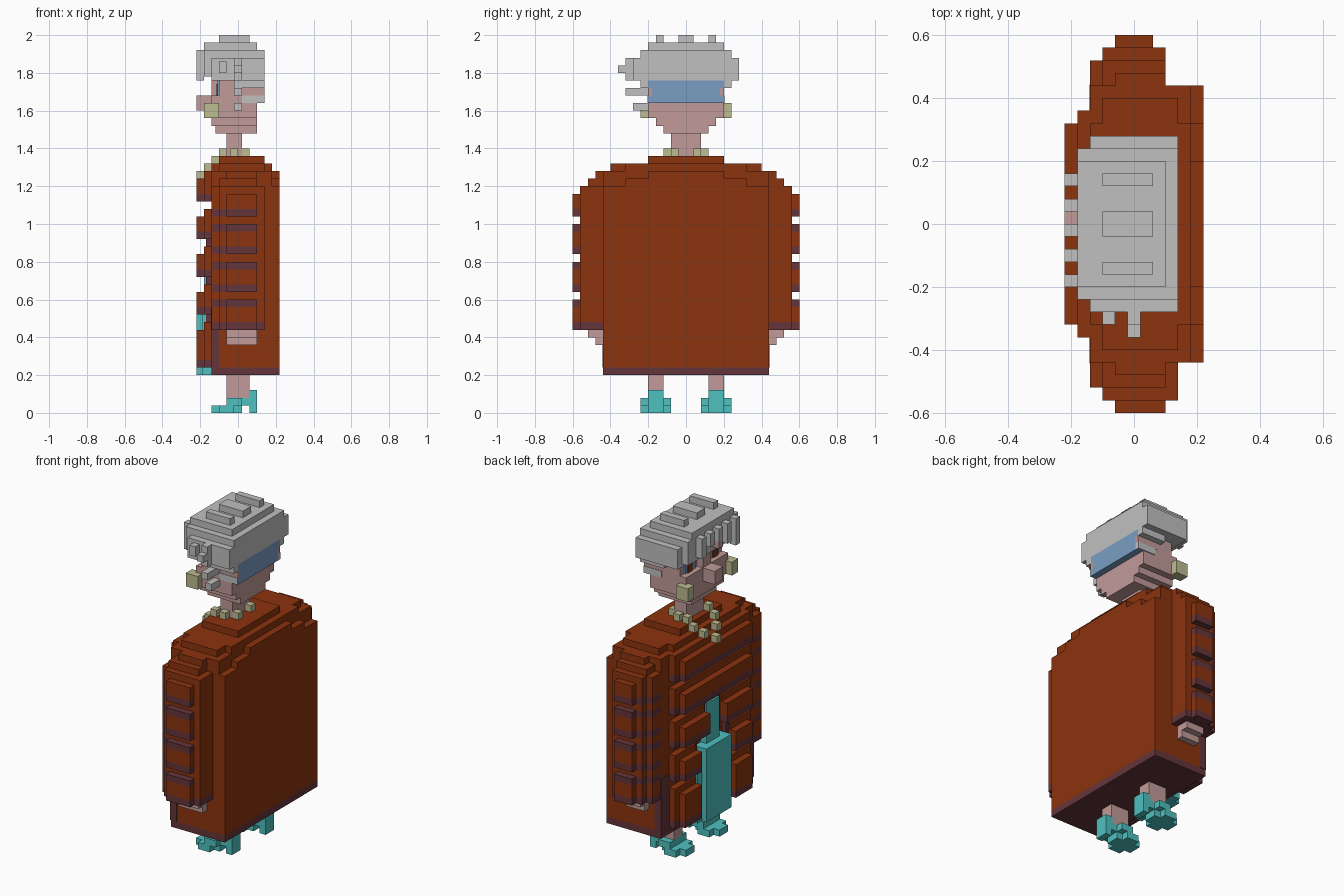
import bpy, bmesh
from mathutils import Matrix, Vector

cube = bpy.data.objects.get("Cube")
if cube:
    bpy.data.objects.remove(cube, do_unlink=True)


def material(name, rgb):
    lin = [((c / 255 + 0.055) / 1.055) ** 2.4 for c in rgb] + [1]
    m = bpy.data.materials.new(name)
    m.use_nodes = True
    m.diffuse_color = lin
    m.node_tree.nodes["Principled BSDF"].inputs["Base Color"].default_value = lin
    return m


rust = material("rust", (140, 51, 14))
plum = material("plum", (100, 53, 58))
grey = material("silver_grey", (192, 192, 192))
skin = material("skin", (193, 155, 153))
blue = material("blue", (122, 157, 196))
teal = material("teal", (78, 193, 192))
beige = material("beige", (190, 188, 144))


def build(name, mat, boxes):
    """One object from boxes given as (x0, x1, y0, y1, z0, z1)."""
    bm = bmesh.new()
    for x0, x1, y0, y1, z0, z1 in boxes:
        mid = Vector((x0 + x1, y0 + y1, z0 + z1)) / 2
        size = Vector((abs(x1 - x0), abs(y1 - y0), abs(z1 - z0)))
        bmesh.ops.create_cube(bm, size=1, matrix=Matrix.Translation(mid) @ Matrix.Diagonal(size.to_4d()))
    me = bpy.data.meshes.new(name)
    bm.to_mesh(me)
    bm.free()
    me.materials.append(mat)
    ob = bpy.data.objects.new(name, me)
    bpy.context.collection.objects.link(ob)
    return ob


def both(boxes):
    """The boxes plus their mirror across y = 0."""
    return boxes + [(a, b, -d, -c, e, f) for a, b, c, d, e, f in boxes]


# Coat body with stepped shoulders
build("coat_body", rust, [
    (-.14, .22, -.44, .44, .24, 1.20),
    (-.14, .18, -.44, .44, 1.20, 1.28),
    (.18, .22, -.32, .32, 1.20, 1.24),
    (.18, .22, -.20, .20, 1.24, 1.28),
    (-.14, .18, -.32, .32, 1.28, 1.32),
    (-.10, .14, -.20, .20, 1.32, 1.36)] + both([
        (-.10, .10, .44, .52, 1.20, 1.24),
        (-.06, .10, .44, .48, 1.24, 1.28),
        (-.10, .14, .32, .40, 1.28, 1.32)]))
build("coat_hem", plum, [(-.14, .22, -.44, .44, .20, .24)])
build("coat_side_trim", plum, both([(-.142, -.10, .36, .443, .24, .56)]))

# Quilted sleeves: stacked bands with plum edges
edges = (1.04, .96, .84, .76, .64, .56)
for label, sgn, shift in (("right", -1, 0), ("left", 1, -.04)):
    brown, dark = [], []
    # (front x, back x, inner y, outer y, top z)
    for x0, x1, y0, y1, top in ((-.14, .14, .44, .52, 1.20), (-.10, .14, .52, .56, 1.20)):
        x1 += shift
        z = top
        for e in edges:
            brown.append((x0, x1 - .04, sgn * y0, sgn * y1, e + .04, z))
            dark.append((x0, x1 - .04, sgn * y0, sgn * y1, e, e + .04))
            z = e
        brown.append((x0, x1 - .04, sgn * y0, sgn * y1, .48, z))
        brown.append((x1 - .04, x1, sgn * y0, sgn * y1, .48, top))
        dark.append((x0, x1, sgn * y0, sgn * y1, .44, .48))
    x1, y0, y1 = .10 + shift, sgn * .56, sgn * .60
    for z in (.44, .64, .84, 1.04):
        dark.append((-.06, x1, y0, y1, z, z + .04))
        brown.append((-.06, x1, y0, y1, z + .04, z + .12))
        if z < 1:
            dark.append((-.06, x1, y0, y1, z + .12, z + .16))
    build(label + "_sleeve", rust, brown)
    build(label + "_sleeve_trim", plum, dark)
    # Hand below the cuff
    build(label + "_hand", skin, [
        (-.06, x1, sgn * .40, sgn * .52, .40, .44),
        (-.06, x1, sgn * .40, sgn * .48, .36, .40)])

# Puffed chest bands, parted at the lower front
brown, dark = [], []
for z0, inner in ((1.12, 0), (.92, 0), (.72, .08), (.52, .16), (.32, .16)):
    low = .24 if z0 == .32 else z0
    for x0, x1, y1, top in ((-.18, -.14, .36, z0 + .16), (-.22, -.18, .32, z0 + .12)):
        brown += both([(x0, x1, inner, y1, low + .04, top)])
        dark += both([(x0, x1, inner, y1, low, low + .04)])
build("chest_bands", rust, brown)
build("chest_band_trim", plum, dark)
build("opening_trim", plum, both([(-.17, -.14, .06, .08, .68, .92), (-.17, -.14, .14, .16, .24, .72)]))

# Dress showing in the opening
build("dress", teal, [
    (-.22, -.14, -.12, .12, .20, .64),
    (-.18, -.14, -.06, .06, .64, .88),
    (-.19, -.14, -.16, .16, .20, .56)])

# Legs and heeled shoes
build("legs", skin, both([(-.06, .06, .12, .20, .08, .24)]))
build("shoes", teal, both([
    (-.14, .02, .12, .20, 0, .04),
    (-.10, -.02, .08, .24, 0, .04),
    (-.06, .06, .12, .20, .04, .08),
    (-.06, .02, .08, .24, .04, .08),
    (.02, .10, .12, .20, .08, .12),
    (.06, .10, .12, .20, 0, .08)]))

# Neck, jaw and face
build("neck", skin, [(-.06, .02, -.08, .08, 1.34, 1.48)])
build("head", skin, [
    (-.12, .10, -.12, .12, 1.48, 1.52),
    (-.14, .10, -.16, .16, 1.52, 1.56),
    (-.14, .10, -.20, .20, 1.56, 1.68),
    (-.10, .10, -.20, .20, 1.68, 1.78)])
build("nose", skin, [(-.22, -.14, -.04, .04, 1.60, 1.68), (-.14, -.10, -.04, .04, 1.68, 1.76)])
build("forehead_bump", skin, [(-.22, -.18, -.04, 0, 1.80, 1.84)])
build("eyes", blue, both([(-.108, -.10, .06, .16, 1.68, 1.76)]))
build("pupils", rust, both([(-.114, -.108, .10, .14, 1.68, 1.74)]))

# Blue band on the back of the head, with skin notches
build("head_band", blue, [
    (.10, .14, -.20, .20, 1.64, 1.68),
    (.10, .14, -.18, .18, 1.68, 1.72),
    (.10, .14, -.20, .20, 1.72, 1.76)])
build("ears", skin, both([(.00, .14, .18, .202, 1.68, 1.72)]))

# Stepped hair with tufts
build("hair", grey, [
    (-.14, .14, -.28, .28, 1.76, 1.88),
    (-.18, .14, -.24, .24, 1.78, 1.92),
    (-.18, .10, -.20, .20, 1.92, 1.96),
    (-.10, .06, -.16, -.12, 1.96, 2.0),
    (-.10, .06, -.04, .04, 1.96, 2.0),
    (-.10, .06, .12, .16, 1.96, 2.0)])
build("hair_front_curls", grey, [(-.22, -.18, y, y + .04, z, 1.92) for y, z in
                                 ((.12, 1.80), (.04, 1.84), (-.04, 1.84), (-.12, 1.80), (-.20, 1.76))])
build("hair_side_locks", grey, both([
    (-.02, .14, .20, .24, 1.72, 1.76),
    (.02, .14, .18, .205, 1.64, 1.68)]) + [
        (-.02, .02, -.36, -.28, 1.80, 1.84),
        (-.02, .02, -.32, -.28, 1.76, 1.88),
        (-.10, -.06, -.32, -.28, 1.80, 1.86),
        (-.02, .02, -.32, -.20, 1.68, 1.72),
        (-.02, .02, -.28, -.20, 1.60, 1.64)])

# Jewellery
build("earrings", beige, both([(-.18, -.10, .18, .24, 1.56, 1.64)]))
build("necklace", beige, both([
    (.02, .06, .04, .08, 1.36, 1.40),
    (-.04, 0, .08, .12, 1.36, 1.40),
    (-.10, -.06, .08, .12, 1.36, 1.40),
    (-.14, -.10, .08, .12, 1.32, 1.36),
    (-.18, -.14, .04, .08, 1.28, 1.32)]) + [(-.22, -.18, -.02, .02, 1.24, 1.28)])
